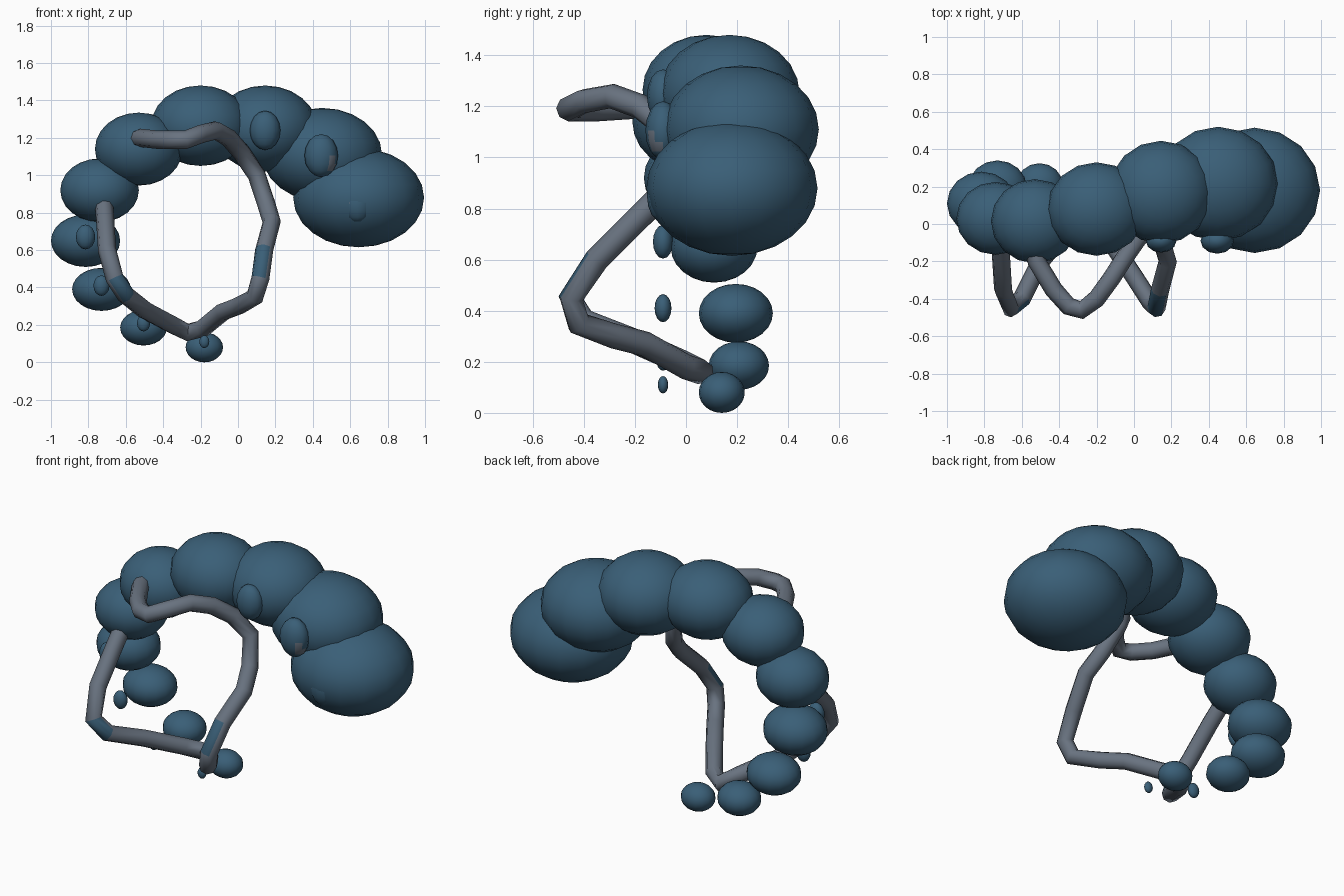
import bpy
import math
from mathutils import Vector

if "Cube" in bpy.data.objects:
    bpy.data.objects.remove(bpy.data.objects["Cube"])


def material(name, rgb):
    m = bpy.data.materials.new(name)
    m.diffuse_color = (*rgb, 1.0)
    m.use_nodes = True
    m.node_tree.nodes["Principled BSDF"].inputs["Base Color"].default_value = m.diffuse_color
    return m


BLUE = material("deep_blue", (0.042, 0.114, 0.185))
GREY = material("slate_grey", (0.14, 0.17, 0.215))


def paint_spots(obj, spots):
    """Give the second colour to faces close to any spot centre."""
    for poly in obj.data.polygons:
        if any((obj.matrix_world @ poly.center - Vector(p)).length < r for p, r in spots):
            poly.material_index = 1


def ellipsoid(name, centre, radii, segments, rings, spots=()):
    bpy.ops.mesh.primitive_uv_sphere_add(segments=segments, ring_count=rings, location=centre)
    obj = bpy.context.object
    obj.name = name
    obj.scale = radii
    bpy.ops.object.transform_apply(location=False, rotation=False, scale=True)
    bpy.ops.object.shade_smooth()
    obj.data.materials.append(BLUE)
    obj.data.materials.append(GREY)
    bpy.context.view_layer.update()
    paint_spots(obj, spots)
    return obj


# Curling body: a chain of shrinking segments (centre, radii)
body = [
    ((0.645, 0.18, 0.88), (0.350, 0.335, 0.265)),
    ((0.450, 0.215, 1.11), (0.320, 0.305, 0.250)),
    ((0.145, 0.170, 1.25), (0.280, 0.275, 0.230)),
    ((-0.20, 0.080, 1.265), (0.265, 0.250, 0.215)),
    ((-0.53, 0.015, 1.14), (0.235, 0.225, 0.195)),
    ((-0.74, 0.030, 0.92), (0.210, 0.195, 0.170)),
    ((-0.815, 0.110, 0.65), (0.185, 0.170, 0.140)),
    ((-0.73, 0.195, 0.39), (0.157, 0.145, 0.115)),
    ((-0.505, 0.207, 0.185), (0.125, 0.118, 0.095)),
    ((-0.18, 0.140, 0.08), (0.100, 0.090, 0.080)),
]
for i, (c, r) in enumerate(body):
    ellipsoid(f"body_segment_{i + 1}", c, r, 16, 12)

# Front buttons: small ovals sharing one depth (x, z, height radius)
buttons = [(0.64, 0.85, 0.105), (0.445, 1.105, 0.115), (0.145, 1.24, 0.105),
           (-0.815, 0.67, 0.066), (-0.73, 0.41, 0.055),
           (-0.505, 0.21, 0.045), (-0.18, 0.11, 0.034)]
spots = [((0.60, -0.13, 0.90), 0.035), ((0.50, -0.12, 1.06), 0.035)]
for i, (x, z, h) in enumerate(buttons):
    ellipsoid(f"button_{i + 1}", (x, -0.09, z), (h * 0.78, h * 0.6, h), 12, 8, spots)

# Bent tendril winding in and out of the front side
path = [
    (-0.55, -0.08, 1.19), (-0.52, -0.20, 1.20), (-0.43, -0.35, 1.19),
    (-0.35, -0.44, 1.19), (-0.28, -0.46, 1.19), (-0.20, -0.40, 1.22),
    (-0.12, -0.29, 1.24), (-0.05, -0.18, 1.20), (0.02, -0.08, 1.12),
    (0.10, -0.02, 1.00), (0.15, -0.10, 0.85), (0.18, -0.20, 0.75),
    (0.14, -0.35, 0.60), (0.12, -0.45, 0.45), (0.09, -0.42, 0.35),
    (0.00, -0.28, 0.30), (-0.08, -0.16, 0.27), (-0.19, 0.00, 0.18),
    (-0.27, 0.06, 0.16), (-0.35, -0.02, 0.20), (-0.50, -0.20, 0.28),
    (-0.60, -0.40, 0.36), (-0.66, -0.45, 0.45), (-0.70, -0.35, 0.60),
    (-0.71, -0.19, 0.76), (-0.72, -0.06, 0.88),
]
curve = bpy.data.curves.new("tendril", "CURVE")
curve.dimensions = "3D"
curve.bevel_depth = 0.049
curve.bevel_resolution = 2
curve.use_fill_caps = True
spline = curve.splines.new("POLY")
spline.points.add(len(path) - 1)
for pt, co in zip(spline.points, path):
    pt.co = (*co, 1.0)
tendril = bpy.data.objects.new("tendril", curve)
bpy.context.collection.objects.link(tendril)
bpy.ops.object.select_all(action="DESELECT")
tendril.select_set(True)
bpy.context.view_layer.objects.active = tendril
bpy.ops.object.convert(target="MESH")
tendril = bpy.context.object
tendril.data.materials.clear()
tendril.data.materials.append(GREY)
tendril.data.materials.append(BLUE)
bpy.ops.object.shade_smooth_by_angle(angle=math.radians(50))
# Small blue flecks on the tendril
paint_spots(tendril, [((-0.62, -0.46, 0.42), 0.04), ((0.11, -0.44, 0.55), 0.05)])
